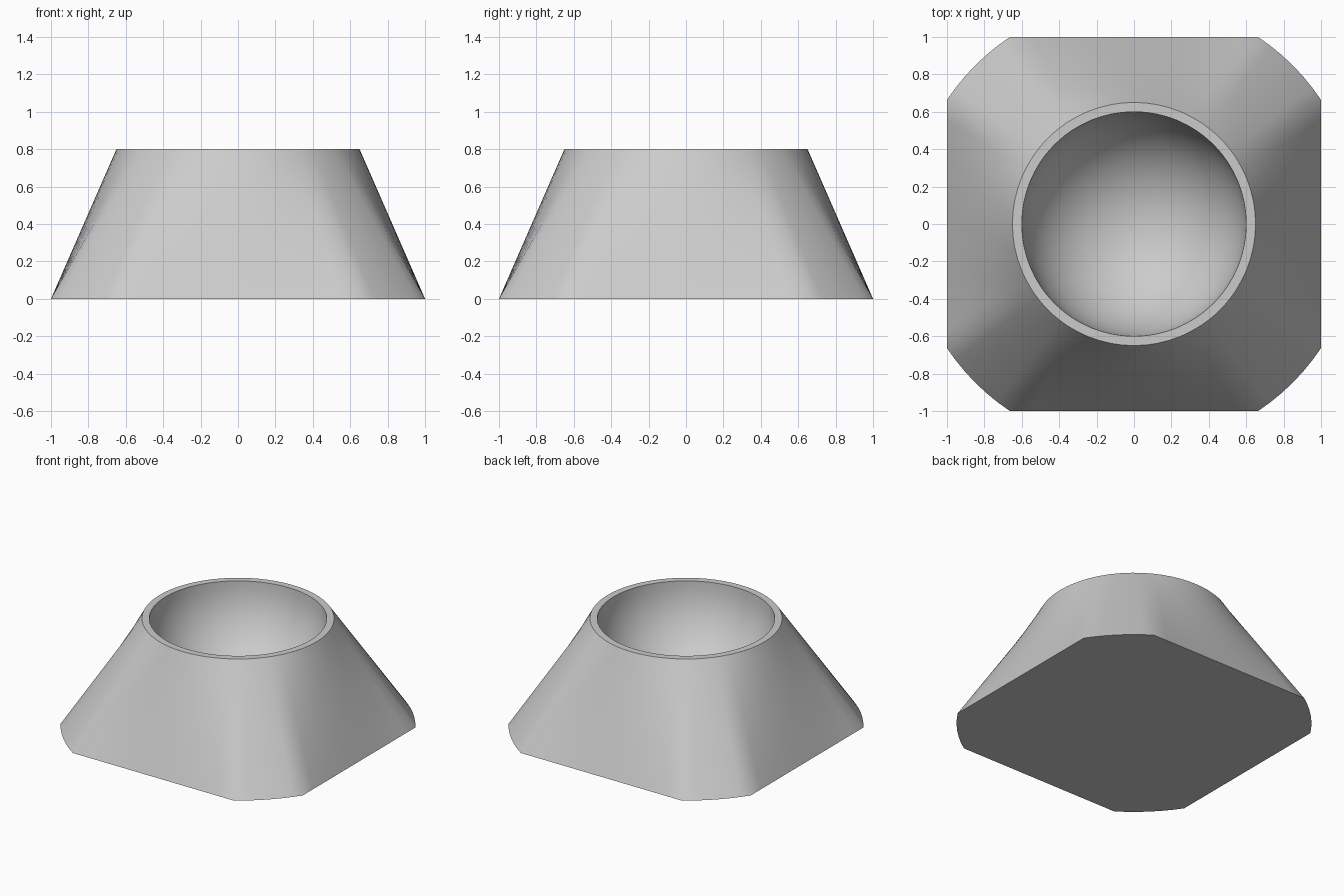
import bpy
import bmesh
from math import acos, cos, sin, tan, pi, radians
from mathutils import Vector

cube = bpy.data.objects.get("Cube")
if cube:
    bpy.data.objects.remove(cube)

HEIGHT, CORNER_R, TOP_R, BOWL_R = 0.8, 1.2, 0.65, 0.6
FLAT_STEPS, ARC_STEPS = 12, 6
LOFT_ROWS, BOWL_ROWS = 10, 16

grey = bpy.data.materials.new("light_grey")
grey.use_nodes = True
colour = (0.6, 0.6, 0.6, 1)
grey.diffuse_color = colour
grey.node_tree.nodes["Principled BSDF"].inputs["Base Color"].default_value = colour


def outlines():
    """Matching points of the clipped-square base and of a unit circle."""
    half = acos(1 / CORNER_R)
    base, circle = [], []
    for quarter in range(4):
        turn = quarter * pi / 2
        # Straight side
        for i in range(FLAT_STEPS):
            f = 2 * i / FLAT_STEPS - 1
            x, y = 1, tan(half) * f
            base.append(Vector((x * cos(turn) - y * sin(turn),
                                x * sin(turn) + y * cos(turn), 0)))
            circle.append(Vector((cos(turn + half * f), sin(turn + half * f), 0)))
        # Rounded corner
        for i in range(ARC_STEPS):
            a = turn + half + (pi / 2 - 2 * half) * i / ARC_STEPS
            unit = Vector((cos(a), sin(a), 0))
            base.append(unit * CORNER_R)
            circle.append(unit)
    return base, circle


base, circle = outlines()
top = Vector((0, 0, HEIGHT))
rings = []

# Outer wall, lofted from the base outline to the top circle
for row in range(LOFT_ROWS + 1):
    t = row / LOFT_ROWS
    rings.append([b.lerp(c * TOP_R + top, t) for b, c in zip(base, circle)])

# Rim and hemispherical bowl
for row in range(BOWL_ROWS):
    a = pi / 2 * row / BOWL_ROWS
    centre = top - Vector((0, 0, BOWL_R * sin(a)))
    rings.append([c * BOWL_R * cos(a) + centre for c in circle])

bm = bmesh.new()
loops = [[bm.verts.new(p) for p in ring] for ring in rings]
n = len(base)
for low, high in zip(loops, loops[1:]):
    for i in range(n):
        j = (i + 1) % n
        bm.faces.new((low[i], low[j], high[j], high[i]))

# Flat underside and bottom of the bowl
bm.faces.new(loops[0][::-1])
pole = bm.verts.new(top - Vector((0, 0, BOWL_R)))
for i in range(n):
    bm.faces.new((loops[-1][i], loops[-1][(i + 1) % n], pole))
bmesh.ops.recalc_face_normals(bm, faces=bm.faces)

mesh = bpy.data.meshes.new("bowl_stand")
bm.to_mesh(mesh)
bm.free()
mesh.materials.append(grey)
stand = bpy.data.objects.new("bowl_stand", mesh)
bpy.context.collection.objects.link(stand)

bpy.ops.object.select_all(action="DESELECT")
stand.select_set(True)
bpy.context.view_layer.objects.active = stand
bpy.ops.object.shade_smooth_by_angle(angle=radians(30))
